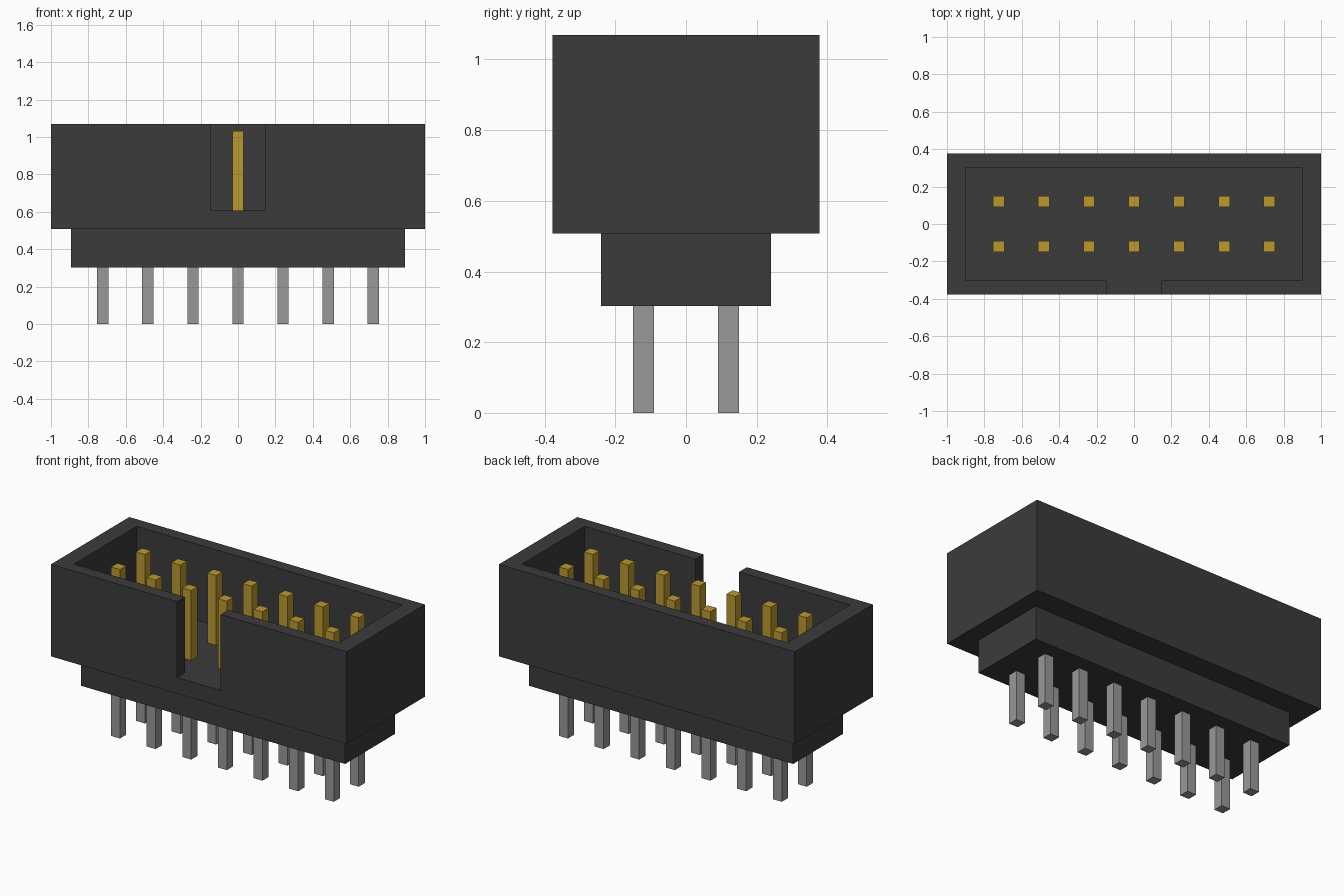
import bpy
import bmesh

if "Cube" in bpy.data.objects:
    bpy.data.objects.remove(bpy.data.objects["Cube"], do_unlink=True)


def make_material(name, rgb):
    mat = bpy.data.materials.new(name)
    mat.use_nodes = True
    mat.diffuse_color = (*rgb, 1)
    bsdf = next(n for n in mat.node_tree.nodes if n.type == "BSDF_PRINCIPLED")
    bsdf.inputs["Base Color"].default_value = (*rgb, 1)
    return mat


BLACK = make_material("black plastic", (0.044, 0.044, 0.044))
GOLD = make_material("gold plating", (0.50, 0.315, 0.028))
TIN = make_material("tin grey", (0.315, 0.315, 0.315))


def prism(name, outline, levels, mats):
    """Extrude an xy outline (counter-clockwise) up through the z levels."""
    bm = bmesh.new()
    rings = [[bm.verts.new((x, y, z)) for x, y in outline] for z in levels]
    n = len(outline)
    bm.faces.new(rings[0][::-1])
    bm.faces.new(rings[-1])
    for low, high in zip(rings, rings[1:]):
        for i in range(n):
            j = (i + 1) % n
            bm.faces.new((low[i], low[j], high[j], high[i]))
    mesh = bpy.data.meshes.new(name)
    bm.to_mesh(mesh)
    bm.free()
    for mat in mats:
        mesh.materials.append(mat)
    obj = bpy.data.objects.new(name, mesh)
    bpy.context.collection.objects.link(obj)
    return obj


def rect(hx, hy):
    return [(-hx, -hy), (hx, -hy), (hx, hy), (-hx, hy)]


BASE_Z, SHROUD_Z, FLOOR_Z, TOP_Z = 0.303, 0.507, 0.606, 1.07

# Stepped base, rising a little way into the shroud
prism("base_block", rect(0.893, 0.24), (BASE_Z, 0.56), [BLACK])

# Open-topped shroud with the cavity and key notch cut out together
shroud = prism("shroud", rect(1.0, 0.378), (SHROUD_Z, TOP_Z), [BLACK])
cavity = [(-0.147, -0.5), (0.147, -0.5), (0.147, -0.302), (0.897, -0.302),
          (0.897, 0.302), (-0.897, 0.302), (-0.897, -0.302), (-0.147, -0.302)]
cutter = prism("cavity_cutter", cavity, (FLOOR_Z, 1.3), [BLACK])
cutter.hide_render = True
mod = shroud.modifiers.new("cavity", "BOOLEAN")
mod.operation = "DIFFERENCE"
mod.solver = "EXACT"
mod.object = cutter
bpy.context.view_layer.objects.active = shroud
shroud.select_set(True)
bpy.ops.object.modifier_apply(modifier=mod.name)
bpy.data.objects.remove(cutter, do_unlink=True)

# Square contact pins: tin legs below, gold contacts above
PITCH, SPLIT_Z = 0.241, 0.45
first = prism("pin", rect(0.03, 0.03), (0, SPLIT_Z, 1.033), [TIN, GOLD])
for face in first.data.polygons:
    face.material_index = int(face.center.z > SPLIT_Z)
pin_mesh = first.data
bpy.data.objects.remove(first, do_unlink=True)
for row, y in (("front", -PITCH / 2), ("back", PITCH / 2)):
    for i in range(7):
        pin = bpy.data.objects.new(f"{row}_pin_{i + 1}", pin_mesh)
        pin.location = ((i - 3) * PITCH, y, 0)
        bpy.context.collection.objects.link(pin)
